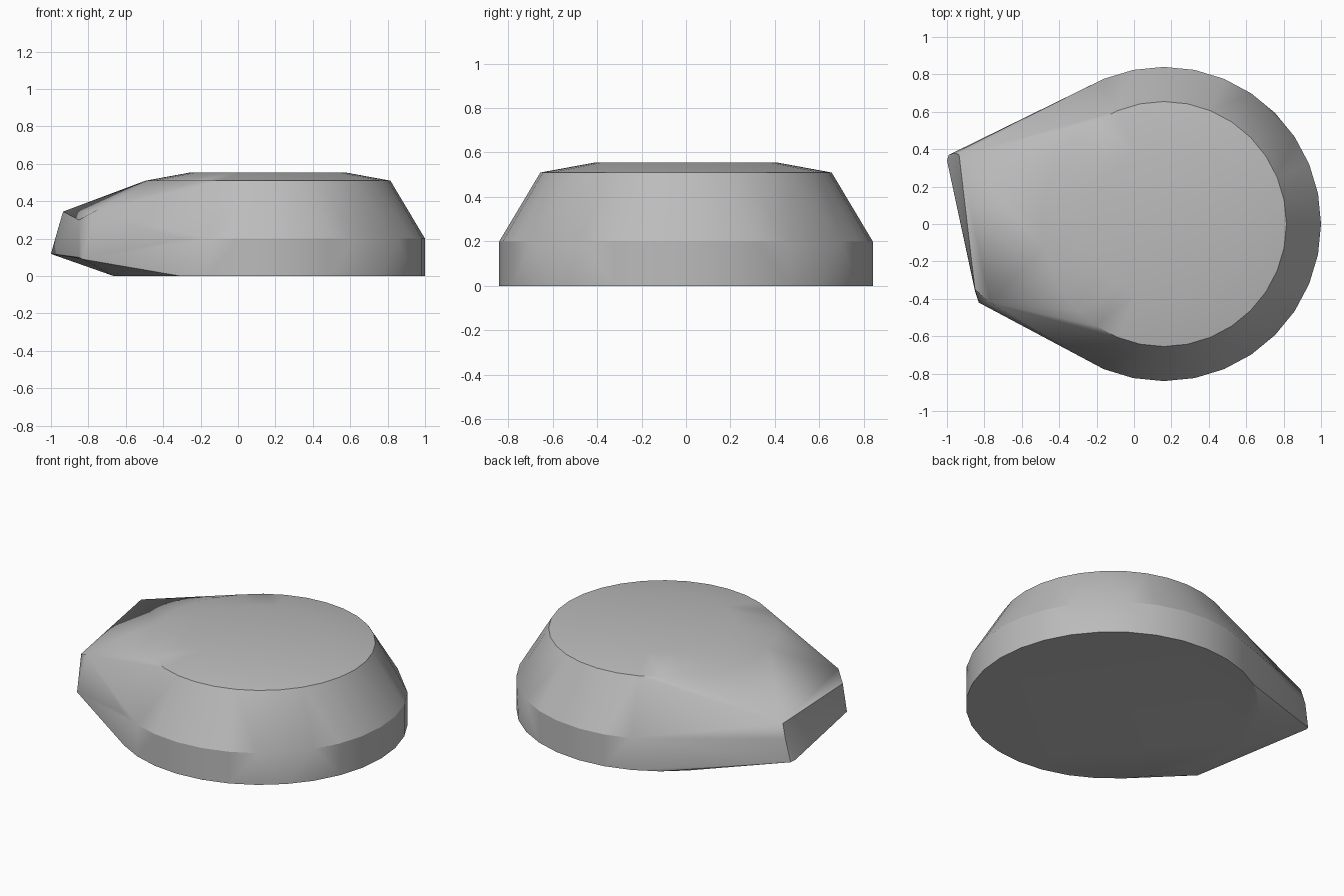
import bpy, bmesh, math

default = bpy.data.objects.get("Cube")
if default:
    bpy.data.objects.remove(default)

# Single grey material
GREY = (0.5, 0.5, 0.5, 1)
grey = bpy.data.materials.new("plain_grey")
grey.use_nodes = True
grey.diffuse_color = GREY
grey.node_tree.nodes["Principled BSDF"].inputs["Base Color"].default_value = GREY

SEGMENTS = 32
CENTRE_X = 0.16
bm = bmesh.new()


def ring(radius, z, skip=()):
    """Add a circle of points, leaving out the skipped steps."""
    for i in range(SEGMENTS):
        if i not in skip:
            a = 2 * math.pi * i / SEGMENTS
            bm.verts.new((CENTRE_X + radius * math.cos(a), radius * math.sin(a), z))


# Round body: base, belt (with two chamfered corners), shoulder and crown
ring(0.84, 0.0, skip=(16,))
ring(0.84, 0.2, skip=(4, 28))
ring(0.655, 0.51)
ring(0.41, 0.555)

# Slanted snout end
snout = [
    (-1.0, 0.34, 0.12), (-0.99, 0.37, 0.115),       # far lower corner
    (-0.935, 0.37, 0.345), (-0.96, 0.38, 0.26),     # far upper corner
    (-0.85, -0.35, 0.30), (-0.77, -0.42, 0.345),    # near upper corner
    (-0.85, -0.36, 0.10), (-0.83, -0.42, 0.09),     # near lower corner
]
for p in snout:
    bm.verts.new(p)

# Wrap body and snout in one taut skin
hull = bmesh.ops.convex_hull(bm, input=bm.verts)
loose = {g for g in hull["geom_interior"] + hull["geom_unused"]
         if isinstance(g, bmesh.types.BMVert)}
bmesh.ops.delete(bm, geom=list(loose), context="VERTS")
bmesh.ops.dissolve_limit(bm, angle_limit=math.radians(0.5),
                         verts=bm.verts, edges=bm.edges)
bmesh.ops.recalc_face_normals(bm, faces=bm.faces)

mesh = bpy.data.meshes.new("rounded_shell")
bm.to_mesh(mesh)
bm.free()
mesh.materials.append(grey)
shell = bpy.data.objects.new("rounded_shell", mesh)
bpy.context.collection.objects.link(shell)

# Soft around the body, crisp at the rims
bpy.ops.object.select_all(action="DESELECT")
shell.select_set(True)
bpy.context.view_layer.objects.active = shell
bpy.ops.object.shade_smooth_by_angle(angle=math.radians(30))
